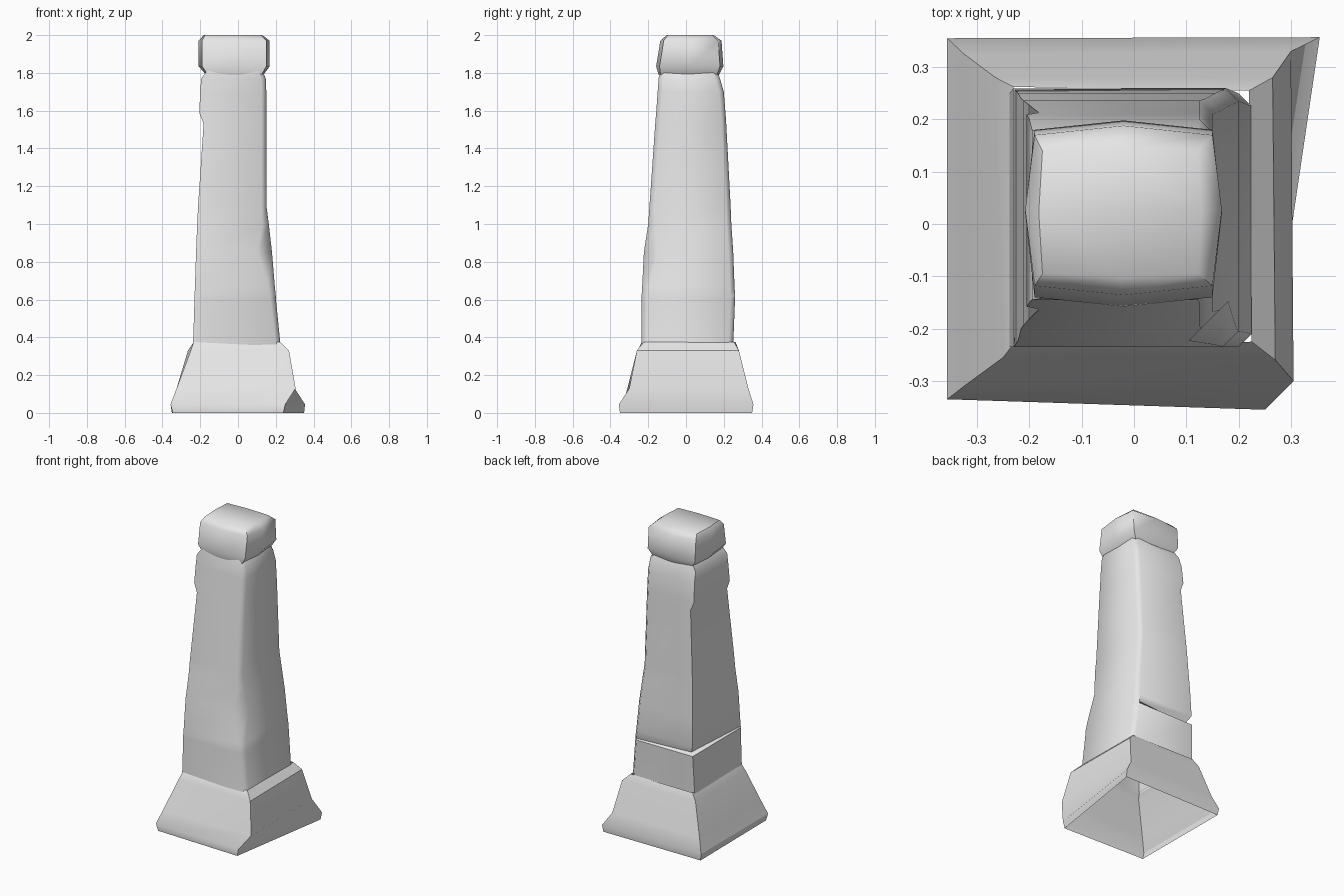
import bpy
import bmesh
from math import radians

# Remove the default cube only
default_cube = bpy.data.objects.get("Cube")
if default_cube:
    bpy.data.objects.remove(default_cube, do_unlink=True)


def make_material(name, colour):
    material = bpy.data.materials.new(name)
    material.use_nodes = True
    material.diffuse_color = colour
    shader = material.node_tree.nodes["Principled BSDF"]
    shader.inputs["Base Color"].default_value = colour
    return material


stone = make_material("grey stone", (0.8, 0.8, 0.8, 1))


def loft(name, rings, cap_top=False, cap_bottom=False, smooth_angle=50):
    """Skin a stack of (height, outline) rings, outlines counter-clockwise."""
    bm = bmesh.new()
    loops = [[bm.verts.new((x, y, z)) for x, y in outline] for z, outline in rings]
    for lower, upper in zip(loops, loops[1:]):
        count = len(lower)
        for i in range(count):
            j = (i + 1) % count
            bm.faces.new((lower[i], lower[j], upper[j], upper[i]))
    if cap_top:
        bm.faces.new(loops[-1])
    if cap_bottom:
        bm.faces.new(list(reversed(loops[0])))
    mesh = bpy.data.meshes.new(name)
    bm.to_mesh(mesh)
    bm.free()
    mesh.materials.append(stone)
    part = bpy.data.objects.new(name, mesh)
    bpy.context.collection.objects.link(part)
    bpy.ops.object.select_all(action='DESELECT')
    part.select_set(True)
    bpy.context.view_layer.objects.active = part
    bpy.ops.object.shade_smooth_by_angle(angle=radians(smooth_angle))
    return part


# Flared hollow foot, its lower front corner chipped away
foot_rings = [
    (0, [(-.345, -.33), (.24, -.35), (.35, .35), (-.35, .35)]),
    (.045, [(-.357, -.335), (.25, -.355), (.355, .357), (-.357, .355)]),
    (.13, [(-.325, -.31), (.305, -.30), (.30, .33), (-.325, .325)]),
    (.33, [(-.25, -.255), (.27, -.26), (.265, .28), (-.265, .28)]),
    (.375, [(-.235, -.235), (.225, -.225), (.22, .255), (-.23, .262)]),
]
loft("flared_foot", foot_rings, smooth_angle=32)


def shaft_outline(left, right, front, back, worn, notch):
    """Rectangle with worn corners on one side and a nick in the back corner."""
    soft = 0.025
    return [(left, front), (right - worn, front), (right, front + worn),
            (right, back - soft), (right - soft, back),
            (left + notch, back - notch)]


# Tapering worn shaft: height, left, right, front, back, corner wear, nick
shaft_sections = [
    (.36, -.238, .225, -.235, .25, .025, 0),
    (.61, -.23, .20, -.235, .26, .03, 0),
    (.62, -.23, .20, -.235, .26, .03, .03),
    (.67, -.228, .195, -.232, .257, .035, 0),
    (.85, -.222, .18, -.223, .25, .075, 0),
    (1.0, -.216, .163, -.20, .24, .035, 0),
    (1.1, -.211, .15, -.193, .236, .025, 0),
    (1.53, -.182, .15, -.163, .213, .025, 0),
    (1.59, -.205, .15, -.158, .209, .025, 0),
    (1.70, -.20, .15, -.15, .20, .025, 0),
    (1.77, -.195, .147, -.145, .18, .025, 0),
    (1.81, -.165, .13, -.14, .165, .025, 0),
]
loft("tapered_shaft",
     [(height, shaft_outline(*section)) for height, *section in shaft_sections])


def bulged_outline(left, right, front, back, bulge):
    """Rectangle whose four sides bow outwards at their middles."""
    mid_x, mid_y = (left + right) / 2, (front + back) / 2
    return [(left, front), (mid_x, front - bulge), (right, front),
            (right + bulge, mid_y), (right, back), (mid_x, back + bulge),
            (left, back), (left - bulge, mid_y)]


# Pillowed block on top
cap_sections = [
    (1.79, -.16, .125, -.135, .165, .01),
    (1.835, -.19, .15, -.14, .18, .018),
    (1.97, -.19, .15, -.118, .17, .018),
    (2.0, -.175, .122, -.095, .14, .007),
]
loft("top_block",
     [(height, bulged_outline(*section)) for height, *section in cap_sections],
     cap_top=True, cap_bottom=True)
